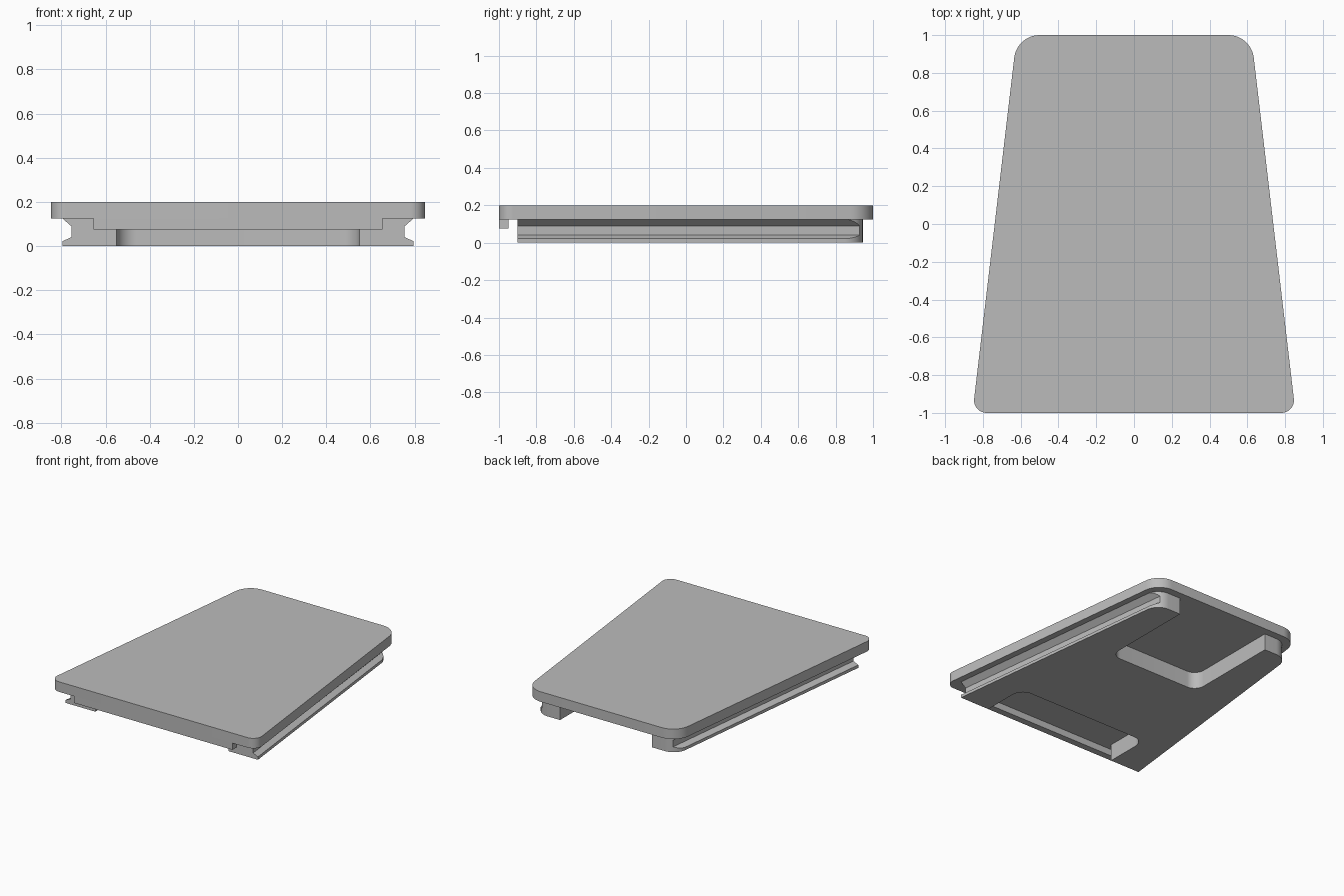
import bpy, bmesh, math
from mathutils import Vector

cube = bpy.data.objects.get("Cube")
if cube:
    bpy.data.objects.remove(cube, do_unlink=True)

grey = bpy.data.materials.new("plain grey")
grey.use_nodes = True
colour = (0.5, 0.5, 0.5, 1)
grey.diffuse_color = colour
grey.node_tree.nodes["Principled BSDF"].inputs["Base Color"].default_value = colour


def rounded(corners, steps=12):
    """Outline from (x, y, radius) corners, each replaced by an arc."""
    out = []
    n = len(corners)
    for i, (x, y, r) in enumerate(corners):
        p = Vector((x, y))
        if r == 0:
            out.append(p)
            continue
        a = (Vector(corners[i - 1][:2]) - p).normalized()
        b = (Vector(corners[(i + 1) % n][:2]) - p).normalized()
        half = a.angle(b) / 2
        centre = p + (a + b).normalized() * (r / math.sin(half))
        start = p + a * (r / math.tan(half)) - centre
        end = p + b * (r / math.tan(half)) - centre
        sweep = start.angle_signed(end)
        for k in range(steps + 1):
            t = -sweep * k / steps
            c, s = math.cos(t), math.sin(t)
            out.append(centre + Vector((start.x * c - start.y * s,
                                        start.x * s + start.y * c)))
    return out


def loft(name, ring_a, ring_b):
    """Closed solid between two matching rings of points."""
    bm = bmesh.new()
    a = [bm.verts.new(p) for p in ring_a]
    b = [bm.verts.new(p) for p in ring_b]
    bm.faces.new(a)
    bm.faces.new(b)
    for i in range(len(a)):
        bm.faces.new((a[i - 1], a[i], b[i], b[i - 1]))
    bmesh.ops.recalc_face_normals(bm, faces=bm.faces)
    mesh = bpy.data.meshes.new(name)
    bm.to_mesh(mesh)
    bm.free()
    mesh.materials.append(grey)
    obj = bpy.data.objects.new(name, mesh)
    bpy.context.collection.objects.link(obj)
    return obj


def slab(name, corners, z0, z1):
    pts = rounded(corners)
    return loft(name, [(p.x, p.y, z0) for p in pts], [(p.x, p.y, z1) for p in pts])


def activate(obj):
    bpy.ops.object.select_all(action="DESELECT")
    obj.select_set(True)
    bpy.context.view_layer.objects.active = obj


def cut(obj, cutter):
    cutter.hide_render = True
    mod = obj.modifiers.new("cut", "BOOLEAN")
    mod.operation = "DIFFERENCE"
    mod.solver = "EXACT"
    mod.object = cutter
    activate(obj)
    bpy.ops.object.modifier_apply(modifier=mod.name)
    bpy.data.objects.remove(cutter, do_unlink=True)


# Tapered top plate and the lip under its front edge
plate = slab("top_plate", [(-0.855, -1, 0.067), (0.855, -1, 0.067),
                           (0.62, 1, 0.135), (-0.62, 1, 0.135)], 0.125, 0.2)
lip = slab("front_lip", [(-0.655, -1, 0), (0.655, -1, 0),
                         (0.655, -0.95, 0), (-0.655, -0.95, 0)], 0.075, 0.126)

# Base block, square at the front and rounded at the back
FRONT, BACK, SLOPE = -0.9, 0.945, 0.116


def side_x(y):
    return 0.795 - SLOPE * (y - FRONT)


base = slab("base_block", [(-side_x(FRONT), FRONT, 0), (side_x(FRONT), FRONT, 0),
                           (side_x(BACK), BACK, 0.11), (-side_x(BACK), BACK, 0.11)], 0, 0.125)

# Side grooves with flared edges
groove = [(-0.04, 0.04), (0.04, 0.004), (0.04, 0.16), (-0.04, 0.09)]
for s in (-1, 1):
    rings = [[(s * (side_x(y) + dx), y, z) for dx, z in groove] for y in (-1.1, 1.1)]
    cut(base, loft("groove_cutter", *rings))

# Back notch and front slot, both open at the edge
cut(base, slab("notch_cutter", [(-0.38, 0.21, 0.08), (0.38, 0.21, 0.08),
                                (0.38, 1.2, 0), (-0.38, 1.2, 0)], -0.1, 0.3))
cut(base, slab("slot_cutter", [(-0.55, -1.2, 0), (0.55, -1.2, 0),
                               (0.55, -0.55, 0.09), (-0.55, -0.55, 0.09)], -0.1, 0.3))

for obj in (plate, lip, base):
    activate(obj)
    bpy.ops.object.shade_smooth_by_angle(angle=math.radians(25))
